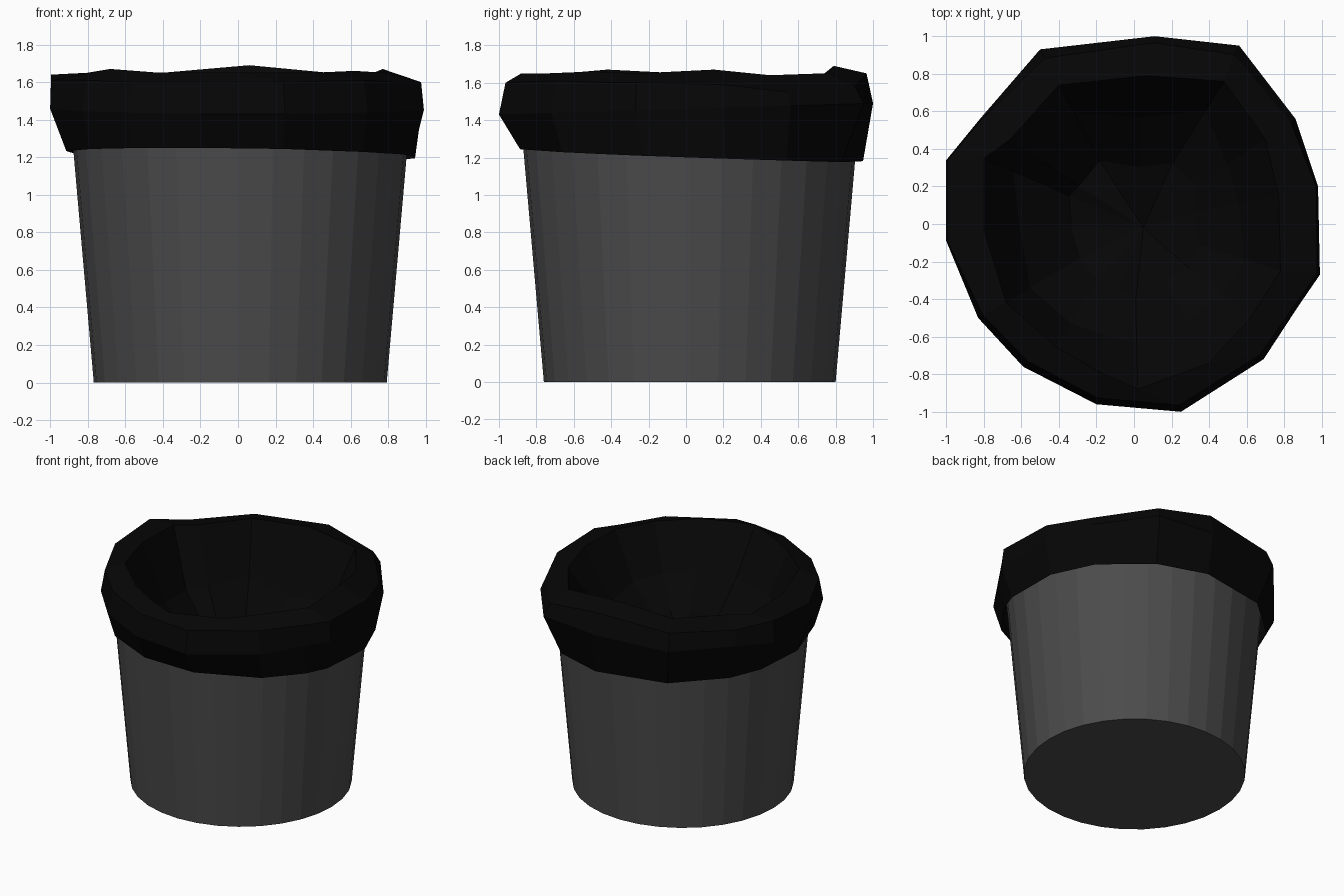
import bpy, bmesh, math, random
from mathutils import Vector

if "Cube" in bpy.data.objects:
    bpy.data.objects.remove(bpy.data.objects["Cube"])

random.seed(4)


def material(name, rgb):
    m = bpy.data.materials.new(name)
    m.diffuse_color = (*rgb, 1)
    m.use_nodes = True
    m.node_tree.nodes["Principled BSDF"].inputs["Base Color"].default_value = m.diffuse_color
    return m


def finish(bm, name, mat):
    bmesh.ops.recalc_face_normals(bm, faces=bm.faces)
    mesh = bpy.data.meshes.new(name)
    bm.to_mesh(mesh)
    bm.free()
    mesh.materials.append(mat)
    ob = bpy.data.objects.new(name, mesh)
    bpy.context.collection.objects.link(ob)
    return ob


def bridge(bm, a, b):
    n = len(a)
    for i in range(n):
        bm.faces.new((a[i], a[(i + 1) % n], b[(i + 1) % n], b[i]))


grey = material("bin dark grey", (0.071, 0.071, 0.071))
black = material("liner black", (0.0018, 0.0018, 0.0018))
CX, CY = 0.012, 0.02

# Tapered bin: outer wall, rim, inner wall and two floors
bm = bmesh.new()
loops = []
for r, z in ((0.78, 0), (0.912, 1.5), (0.89, 1.5), (0.76, 0.03)):
    loops.append([bm.verts.new((CX + r * math.cos(t), CY + r * math.sin(t), z))
                  for t in (math.tau * i / 32 for i in range(32))])
for a, b in zip(loops, loops[1:]):
    bridge(bm, a, b)
bm.faces.new(loops[0])
bm.faces.new(loops[-1])
finish(bm, "bin", grey)

# Crumpled liner: irregular outer outline, opening edge and its heights
outer = [(.98, .2), (.86, .56), (.56, .95), (.11, 1), (-.5, .93), (-.82, .56),
         (-1, .34), (-1, -.09), (-.83, -.5), (-.59, -.76), (-.2, -.96),
         (.25, -1), (.69, -.72), (.88, -.43), (.99, -.27)]
inner = [(.77, .15), (.7, .45), (.48, .76), (.06, .79), (-.4, .74), (-.66, .45),
         (-.8, .35), (-.8, -.03), (-.68, -.42), (-.42, -.65), (-.2, -.78),
         (.02, -.88), (.4, -.74), (.62, -.5), (.78, -.25)]
top = [1.67, 1.64, 1.65, 1.69, 1.65, 1.64, 1.64, 1.65, 1.67, 1.65, 1.65,
       1.65, 1.65, 1.66, 1.65]
# upper outer edge: inset factor and height at each corner
shoulder = [(.99, 1.59), (.97, 1.55), (.95, 1.58), (.965, 1.65), (.95, 1.61),
            (.99, 1.6), (.995, 1.64), (.995, 1.61), (.97, 1.61), (.96, 1.6),
            (.965, 1.6), (.965, 1.6), (.97, 1.61), (.98, 1.6), (.985, 1.6)]

hem, mid, upper, lip, wall, floor = [], [], [], [], [], []
bm = bmesh.new()
for (x, y), (u, v), z, (f, h) in zip(outer, inner, top, shoulder):
    d = Vector((x, y)).normalized() * (0.93 + 0.02 * max(x, 0))
    hem.append(bm.verts.new((CX + d.x, CY + d.y, 1.215 - 0.033 * y - 0.015 * x)))
    mid.append(bm.verts.new((x, y, 1.46 + 0.03 * y)))
    upper.append(bm.verts.new((x * f, y * f, h)))
    lip.append(bm.verts.new((u, v, z)))
    # crumpled funnel sagging inside, shallower towards the front right
    s = random.uniform(0.7, 0.82)
    wall.append(bm.verts.new((u * s, v * s, 1.3 + 0.05 * (u - v) + random.uniform(-.05, .05))))
    s = random.uniform(0.36, 0.48)
    floor.append(bm.verts.new((u * s, v * s, 1.06 + 0.1 * (u - v) + random.uniform(-.04, .04))))

rings = [hem, mid, upper, lip, wall, floor]
for a, b in zip(rings, rings[1:]):
    bridge(bm, a, b)
centre = bm.verts.new((0.05, -0.02, 0.9))
for i in range(len(floor)):
    bm.faces.new((floor[i], floor[(i + 1) % len(floor)], centre))
finish(bm, "bin_liner", black)
